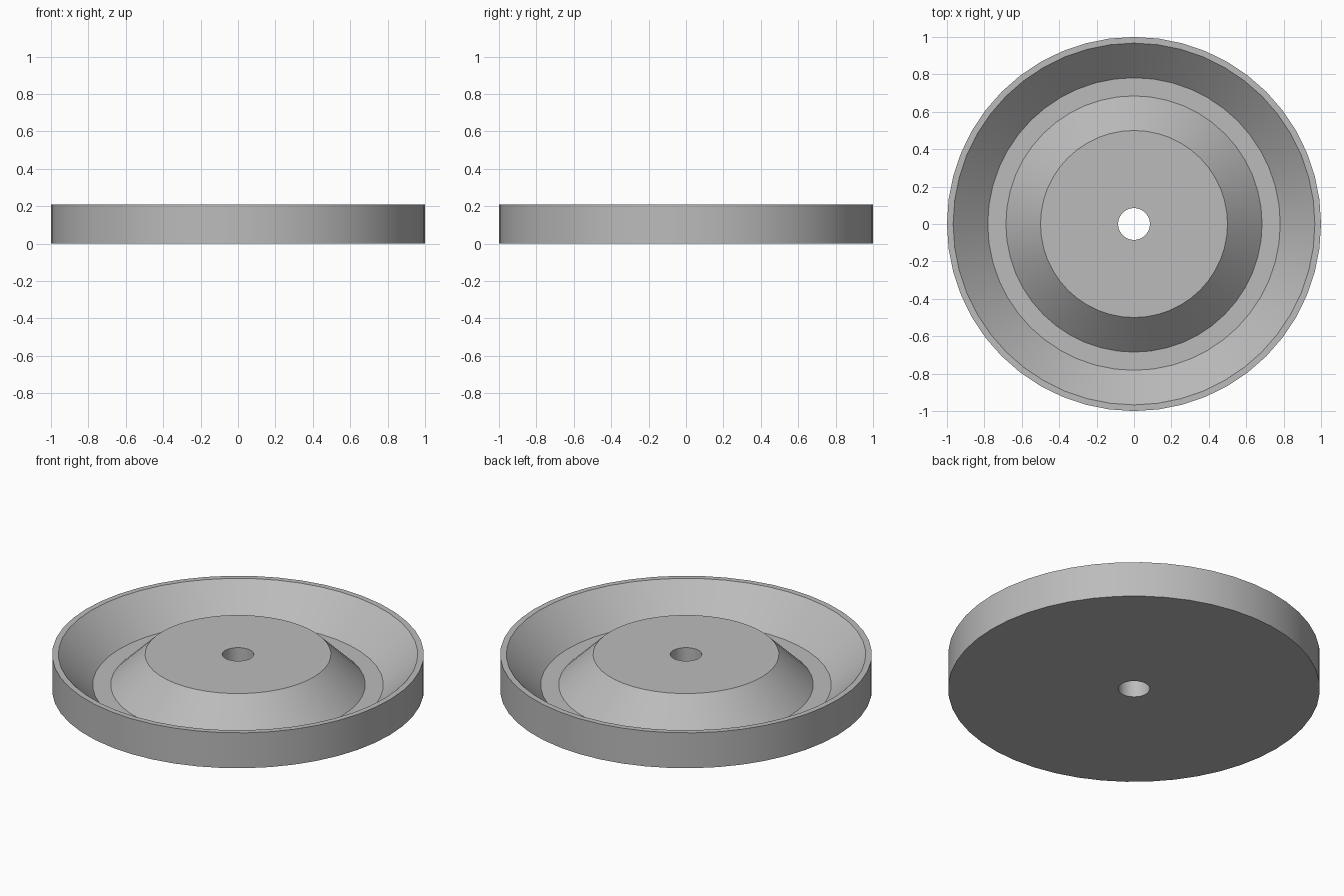
import bpy
import bmesh
import math

cube = bpy.data.objects.get("Cube")
if cube:
    bpy.data.objects.remove(cube, do_unlink=True)

SEGMENTS = 48

# Plain grey material
grey = bpy.data.materials.new("plain_grey")
grey.use_nodes = True
colour = (0.5, 0.5, 0.5, 1)
grey.diffuse_color = colour
grey.node_tree.nodes["Principled BSDF"].inputs["Base Color"].default_value = colour


def lathe(name, profile, material):
    """Revolve a closed (radius, height) profile around z."""
    bm = bmesh.new()
    rings = []
    for i in range(SEGMENTS):
        a = 2 * math.pi * i / SEGMENTS
        rings.append([bm.verts.new((r * math.cos(a), r * math.sin(a), z))
                      for r, z in profile])
    for i, ring in enumerate(rings):
        after = rings[(i + 1) % SEGMENTS]
        for j in range(len(profile)):
            k = (j + 1) % len(profile)
            bm.faces.new((ring[j], after[j], after[k], ring[k]))
    bmesh.ops.recalc_face_normals(bm, faces=bm.faces)
    mesh = bpy.data.meshes.new(name)
    bm.to_mesh(mesh)
    bm.free()
    mesh.materials.append(material)
    obj = bpy.data.objects.new(name, mesh)
    bpy.context.collection.objects.link(obj)
    return obj


# Disc: bored hub, sloping V-groove with a flat floor, thin outer rim
HEIGHT, FLOOR, BORE = 0.21, 0.03, 0.085
disc = lathe("grooved_disc", [
    (BORE, 0), (1, 0), (1, HEIGHT),          # underside and outer wall
    (0.967, HEIGHT), (0.782, FLOOR),         # rim and outer slope
    (0.685, FLOOR), (0.5, HEIGHT),           # groove floor and inner slope
    (BORE, HEIGHT),                          # hub top
], grey)

bpy.ops.object.select_all(action='DESELECT')
disc.select_set(True)
bpy.context.view_layer.objects.active = disc
bpy.ops.object.shade_smooth_by_angle(angle=math.radians(30))
